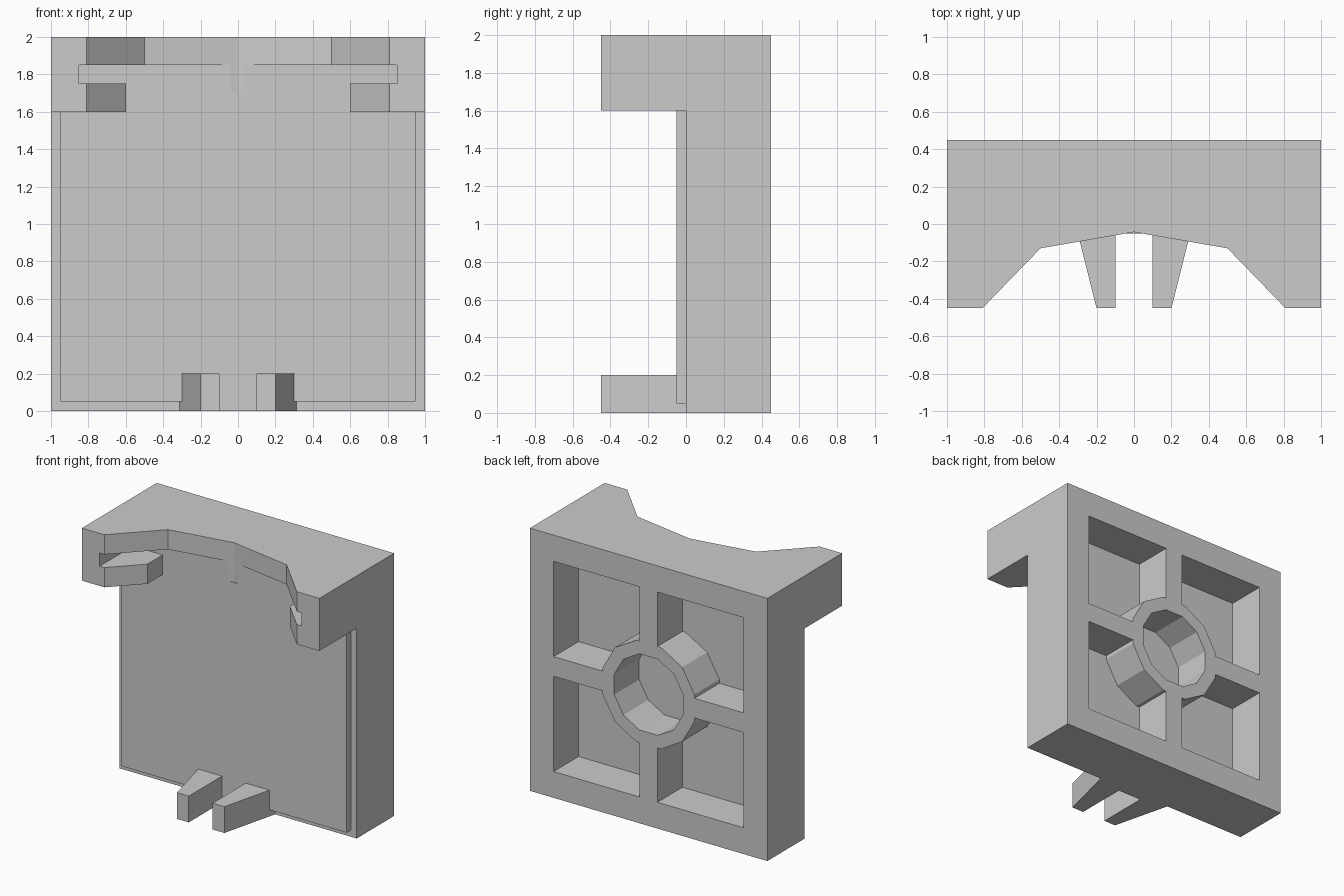
import bpy, bmesh, math
from mathutils import Vector

if "Cube" in bpy.data.objects:
    bpy.data.objects.remove(bpy.data.objects["Cube"])


def prism(name, pts, axis, lo, hi):
    """Extrude a 2D outline along an axis; pts are the other two axes in x, y, z order."""
    i = "xyz".index(axis)

    def at(p, d):
        c = list(p)
        c.insert(i, d)
        return Vector(c)

    bm = bmesh.new()
    face = bm.faces.new([bm.verts.new(at(p, lo)) for p in pts])
    ext = bmesh.ops.extrude_face_region(bm, geom=[face])
    for v in ext["geom"]:
        if isinstance(v, bmesh.types.BMVert):
            v.co[i] = hi
    bmesh.ops.recalc_face_normals(bm, faces=bm.faces)
    me = bpy.data.meshes.new(name)
    bm.to_mesh(me)
    bm.free()
    ob = bpy.data.objects.new(name, me)
    bpy.context.collection.objects.link(ob)
    return ob


def box(name, x0, x1, y0, y1, z0, z1):
    return prism(name, [(x0, y0), (x1, y0), (x1, y1), (x0, y1)], "z", z0, z1)


def ring12(name, r, y0, y1):
    # Twelve sides with flats facing the axes, centred on the back face
    angles = [math.radians(15 + 30 * k) for k in range(12)]
    return prism(name, [(r * math.cos(a), 1 + r * math.sin(a)) for a in angles], "y", y0, y1)


def combine(target, other, operation):
    """Apply a boolean and remove the helper."""
    other.hide_render = True
    m = target.modifiers.new(operation.lower(), "BOOLEAN")
    m.operation, m.solver, m.object = operation, "EXACT", other
    bpy.context.view_layer.objects.active = target
    bpy.ops.object.modifier_apply(modifier=m.name)
    bpy.data.objects.remove(other, do_unlink=True)


# Back plate with overhanging top block
body = prism("wall_bracket", [(0, 0), (.45, 0), (.45, 2), (-.45, 2), (-.45, 1.6), (0, 1.6)],
             "x", -1, 1)

# Faceted hollow in the front of the top block
hollow = [(-.81, -.45), (-.5, -.13), (0, -.043), (.5, -.13), (.81, -.45)]
slope = .31 / .32 * .1
outline = [(-.81 - slope, -.55)] + hollow[1:-1] + [(.81 + slope, -.55)]
combine(body, prism("hollow_cut", outline, "z", 1.5, 2.1), "DIFFERENCE")

# Raised front panel
combine(body, box("front_panel", -.95, .95, -.05, .07, .05, 1.7), "UNION")

# Slot above the side lugs, and the wide gap between the lugs
combine(body, box("slot_cut", -.85, .85, -.6, -.05, 1.75, 1.85), "DIFFERENCE")
combine(body, box("lug_gap_cut", -.6, .6, -.6, -.05, 1.5, 1.8), "DIFFERENCE")

# Pair of tapered prongs at the bottom, joined by a thin web
half = [(.3125, .05), (.3125, 0), (.2, -.45), (.1, -.45), (.1, -.05)]
prongs = half + [(-x, y) for x, y in reversed(half)]
combine(body, prism("prongs", prongs, "z", 0, .2), "UNION")

# Four back pockets around the round boss
for x0, x1 in ((-.8, -.075), (.075, .8)):
    for z0, z1 in ((.2, .925), (1.075, 1.8)):
        pocket = box("pocket_cut", x0, x1, .15, .6, z0, z1)
        combine(pocket, ring12("boss", .4, .05, .7), "DIFFERENCE")
        combine(body, pocket, "DIFFERENCE")

# Blind hole in the boss
combine(body, ring12("hole_cut", .3, .15, .6), "DIFFERENCE")
